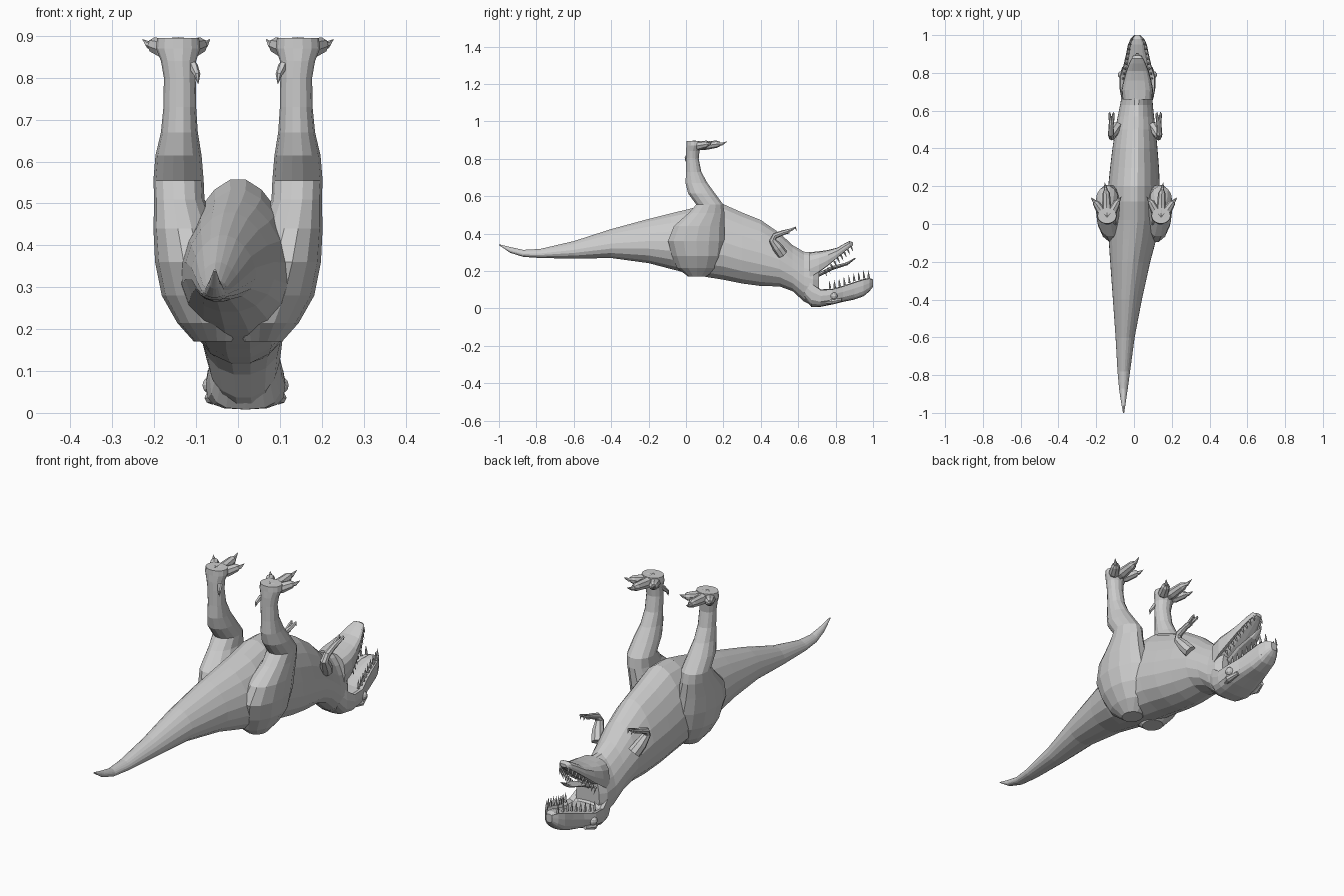
import bpy, bmesh, math
from mathutils import Vector


def spow(v, e):
    return math.copysign(abs(v) ** e, v)


def loft(name, secs, n=10, axis=None, e=1.0, keel=0.0, dish=0.0):
    """Skin rings (x, y, z, half width, half depth). Rings follow the path unless axis is set.
    keel narrows the +v side, dish hollows the +v (or, if negative, the -v) side."""
    bm = bmesh.new()
    pts = [Vector(s[:3]) for s in secs]
    rings = []
    for i, s in enumerate(secs):
        t = Vector(axis) if axis else pts[min(i + 1, len(pts) - 1)] - pts[max(i - 1, 0)]
        t.normalize()
        u = Vector((1, 0, 0))
        u = (u - t * u.dot(t)).normalized()
        v = u.cross(t)
        ring = []
        for k in range(n):
            a = 2 * math.pi * k / n
            c, d = spow(math.cos(a), e), spow(math.sin(a), e)
            w = c * (1 - keel * d)
            if dish * d > 0.3 * abs(dish) and abs(math.cos(a)) < 0.72:
                d, w = d - 2 * dish, w * 0.9
            ring.append(bm.verts.new(pts[i] + u * (w * s[3]) + v * (d * s[4])))
        rings.append(ring)
    for r, q in zip(rings, rings[1:]):
        for k in range(n):
            bm.faces.new((r[k], r[(k + 1) % n], q[(k + 1) % n], q[k]))
    bm.faces.new(rings[0])
    bm.faces.new(rings[-1])
    bmesh.ops.recalc_face_normals(bm, faces=bm.faces)
    me = bpy.data.meshes.new(name)
    bm.to_mesh(me)
    bm.free()
    ob = bpy.data.objects.new(name, me)
    bpy.context.collection.objects.link(ob)
    return ob


def span(rows):
    """Rows of (y, low z, high z, half width, centre x) to loft sections."""
    return [(x, y, (a + b) / 2, w, (b - a) / 2) for y, a, b, w, x in rows]


def spike(name, base, tip, r, bend=(0, 0, 0), n=6):
    b, t = Vector(base), Vector(tip)
    m = (b + t) / 2 + Vector(bend)
    return loft(name, [(*b, r, r), (*m, r * .65, r * .65), (*t, r * .05, r * .05)], n)


# Torso, tail and neck, lying on its back
loft("body", span([
    (-1.0, .338, .343, .003, -.055), (-.94, .297, .328, .013, -.056), (-.87, .275, .313, .023, -.056),
    (-.78, .269, .318, .033, -.054), (-.6, .265, .36, .05, -.047), (-.4, .268, .425, .076, -.035),
    (-.2, .24, .48, .105, -.02), (-.08, .208, .51, .125, -.008), (.02, .182, .535, .135, 0),
    (.12, .163, .56, .138, 0), (.2, .15, .56, .135, 0), (.3, .13, .515, .128, .003),
    (.4, .117, .475, .118, .005), (.5, .115, .405, .106, .008), (.57, .09, .34, .095, .01),
    (.63, .035, .305, .086, .013), (.68, .01, .3, .08, .016), (.71, .04, .27, .06, .018)]),
    18, (0, 1, 0), keel=.22)

# Skull with a hollow palate
HX = .018
SKULL = [(.62, .07, .2, .07), (.67, .008, .17, .086), (.72, .008, .125, .095), (.78, .02, .125, .095),
         (.84, .035, .142, .074), (.9, .047, .165, .06), (.95, .065, .18, .05), (.98, .09, .18, .036),
         (1.0, .115, .165, .016)]
loft("skull", span([(*r, HX) for r in SKULL]), 16, (0, 1, 0), e=.65, dish=.2)

# Open lower jaw, hollow towards the skull
JAW = [(.66, .12, .3, .08), (.71, .16, .305, .084), (.76, .205, .312, .074), (.81, .255, .325, .06),
       (.85, .292, .348, .044), (.875, .315, .36, .032), (.893, .332, .352, .016)]
loft("lower_jaw", span([(*r, HX) for r in JAW]), 16, (0, 1, 0), e=.7, dish=-.22)
loft("tongue", [(HX, .69, .17, .035, .01), (HX, .78, .215, .034, .01), (HX, .86, .238, .026, .008),
                (HX, .905, .268, .006, .003)], 8)


def sample(rows, y):
    for a, b in zip(rows, rows[1:]):
        if a[0] <= y <= b[0]:
            f = (y - a[0]) / (b[0] - a[0])
            return [p + (q - p) * f for p, q in zip(a, b)]


for s in (-1, 1):
    # Teeth along both jaw edges
    for i in range(9):
        y, lo, hi, w = sample(SKULL, .77 + i * .026)
        x = HX + s * w * .8
        spike("upper_tooth", (x, y, hi - .02), (x, y - .004, hi + .022), .007, n=5)
        y, lo, hi, w = sample(JAW, .74 + i * .0175)
        x = HX + s * w * .8
        spike("lower_tooth", (x, y, lo + .015), (x, y + .014, lo - .016), .006, n=5)
    # Eye, brow ridge and nostril bump
    bpy.ops.mesh.primitive_uv_sphere_add(segments=10, ring_count=6, radius=.02,
                                         location=(HX + s * .084, .79, .066))
    bpy.context.object.name = "eye"
    loft("brow_ridge", [(HX + s * .068, .74, .035, .012, .012), (HX + s * .08, .78, .036, .018, .016),
                        (HX + s * .07, .83, .045, .01, .01)], 8)
    spike("nostril", (HX + s * .03, .93, .085), (HX + s * .042, .96, .095), .014)

    # Leg: thigh, shin and ankle in one skin
    leg = [(.06, .06, .17, .045, .05), (.07, .06, .215, .075, .11), (.09, .06, .28, .092, .138),
           (.11, .055, .36, .088, .155), (.127, .07, .44, .075, .138), (.14, .11, .51, .06, .098),
           (.142, .127, .555, .06, .074), (.142, .083, .615, .055, .074), (.14, .056, .67, .044, .06),
           (.139, .041, .73, .039, .042), (.139, .034, .8, .038, .035), (.142, .036, .84, .042, .037),
           (.143, .044, .87, .053, .043), (.143, .044, .895, .05, .042)]
    loft("leg", [(s * x, y, z, a, b) for x, y, z, a, b in leg], 14, (0, 0, 1))
    # Toes and claws
    for mid, end, claw in (((.11, .075), (.09, .115), (.067, .145)), ((.145, .1), (.147, .165), (.155, .22)),
                           ((.178, .075), (.2, .11), (.228, .14))):
        loft("toe", [(s * .143, .035, .873, .026, .024), (s * mid[0], mid[1], .87, .024, .024),
                     (s * end[0], end[1], .878, .019, .019), (s * (end[0] * .7 + claw[0] * .3),
                      end[1] * .7 + claw[1] * .3, .88, .01, .012)], 8)
        spike("toe_claw", (s * end[0], end[1], .878), (s * claw[0], claw[1], .892), .013, (0, 0, -.006))
    spike("dew_claw", (s * .108, .02, .83), (s * .095, -.005, .785), .012, (s * -.004, -.008, 0))

    # Small arm with two fingers
    arm = [(.095, .515, .29, .03, .03), (.112, .49, .325, .027, .028), (.124, .462, .365, .018, .02),
           (.128, .475, .388, .016, .016), (.127, .52, .405, .013, .013), (.125, .55, .413, .014, .012)]
    loft("arm", [(HX / 3 + s * x, y, z, a, b) for x, y, z, a, b in arm], 8)
    for dx in (-.009, .009):
        x = HX / 3 + s * .125
        loft("finger", [(x + dx * .5, .54, .412, .009, .009), (x + dx, .57, .424, .008, .008),
                        (x + dx * 1.2, .585, .432, .006, .006), (x + dx, .592, .415, .001, .001)], 6)
